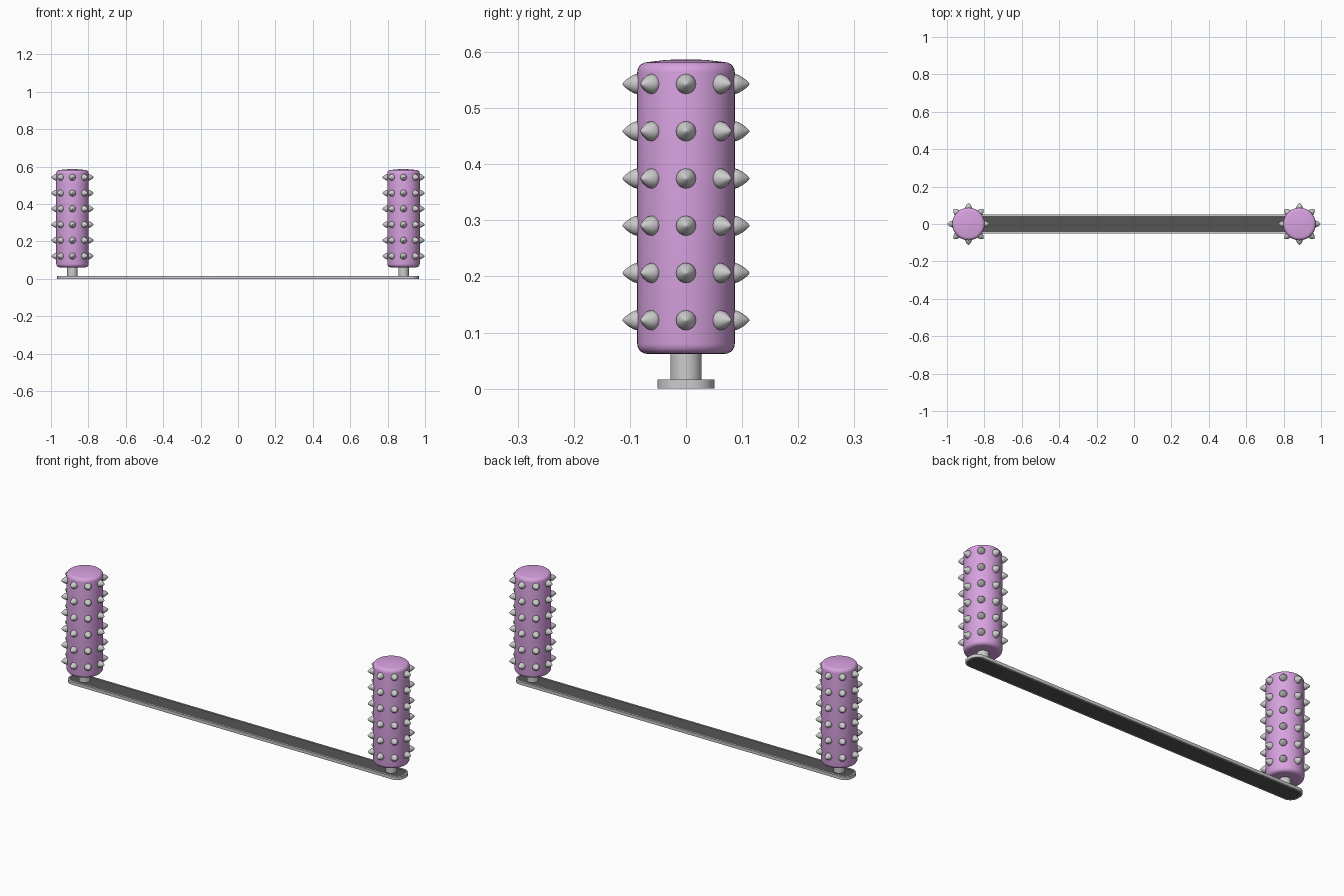
import bpy
from math import pi, sin, cos, radians
from mathutils import Matrix, Vector

if "Cube" in bpy.data.objects:
    bpy.data.objects.remove(bpy.data.objects["Cube"])


def material(name, rgb):
    m = bpy.data.materials.new(name)
    m.diffuse_color = (*rgb, 1)
    m.use_nodes = True
    m.node_tree.nodes["Principled BSDF"].inputs["Base Color"].default_value = m.diffuse_color
    return m


PINK = material("pink", (0.68, 0.36, 0.74))
DARK = material("dark", (0.09, 0.09, 0.09))


def make(name, verts, faces, mat=None, angle=40):
    me = bpy.data.meshes.new(name)
    me.from_pydata(verts, [], faces)
    ob = bpy.data.objects.new(name, me)
    bpy.context.collection.objects.link(ob)
    if mat:
        me.materials.append(mat)
    bpy.ops.object.select_all(action='DESELECT')
    ob.select_set(True)
    bpy.context.view_layer.objects.active = ob
    bpy.ops.object.shade_smooth_by_angle(angle=radians(angle))
    return ob


def lathe(profile, n):
    """Revolve (radius, z) points, listed bottom to top, with capped ends."""
    verts = [(r * cos(2 * pi * i / n), r * sin(2 * pi * i / n), z)
             for r, z in profile for i in range(n)]
    faces = [(k * n + i, k * n + (i + 1) % n, (k + 1) * n + (i + 1) % n, (k + 1) * n + i)
             for k in range(len(profile) - 1) for i in range(n)]
    last = (len(profile) - 1) * n
    faces += [tuple(reversed(range(n))), tuple(range(last, last + n))]
    return [Vector(v) for v in verts], faces


def outline(hx, hy, r, z, seg=8):
    """Rounded rectangle loop."""
    pts = []
    for q, (sx, sy) in enumerate([(1, 1), (-1, 1), (-1, -1), (1, -1)]):
        for i in range(seg + 1):
            a = (q + i / seg) * pi / 2
            pts.append((sx * (hx - r) + r * cos(a), sy * (hy - r) + r * sin(a), z))
    return pts


# base rim: a frame around the dark strip
HX, HY, R, T, W = 0.967, 0.051, 0.042, 0.016, 0.007
loops = [outline(HX, HY, R, 0), outline(HX, HY, R, T),
         outline(HX - W, HY - W, R - W, T), outline(HX - W, HY - W, R - W, 0)]
n = len(loops[0])
faces = [(k * n + i, k * n + (i + 1) % n, (k + 1) % 4 * n + (i + 1) % n, (k + 1) % 4 * n + i)
         for k in range(4) for i in range(n)]
make("base_rim", sum(loops, []), faces)

# dark base strip, slightly recessed
loops = [outline(HX - W, HY - W, R - W, 0.001), outline(HX - W, HY - W, R - W, T - 0.002)]
faces = [(i, (i + 1) % n, n + (i + 1) % n, n + i) for i in range(n)]
faces += [tuple(reversed(range(n))), tuple(range(n, 2 * n))]
make("base_strip", sum(loops, []), faces, DARK)

# roller body profile with rounded edges and a slightly domed top
RB, Z0, Z1, B = 0.087, 0.062, 0.582, 0.018
body = [(RB - B + B * sin(a), Z0 + B - B * cos(a)) for a in [i * pi / 10 for i in range(6)]]
body += [(RB - B + B * cos(a), Z1 - B + B * sin(a)) for a in [i * pi / 10 for i in range(6)]]
body += [(0.035, 0.586), (0.001, 0.587)]

# one bullet-shaped stud, tip pointing up from the roller axis
stud = [(0.015, 0.078), (0.0178, 0.087), (0.0165, 0.0925), (0.0125, 0.100),
        (0.0065, 0.108), (0.003, 0.1115), (0.0005, 0.113)]

for side, x in (("left", -0.885), ("right", 0.885)):
    make(side + "_post", *lathe([(0.028, 0.008), (0.028, 0.075)], 32)).location.x = x
    make(side + "_roller", *lathe(body, 48), PINK, 35).location.x = x

    # six rows of eight studs
    sv, sf = lathe(stud, 16)
    verts, faces = [], []
    for row in range(6):
        for k in range(8):
            m = (Matrix.Translation((0, 0, 0.122 + row * 0.0842))
                 @ Matrix.Rotation(k * pi / 4, 4, 'Z') @ Matrix.Rotation(pi / 2, 4, 'Y'))
            o = len(verts)
            verts += [m @ v for v in sv]
            faces += [tuple(i + o for i in f) for f in sf]
    make(side + "_studs", verts, faces).location.x = x
